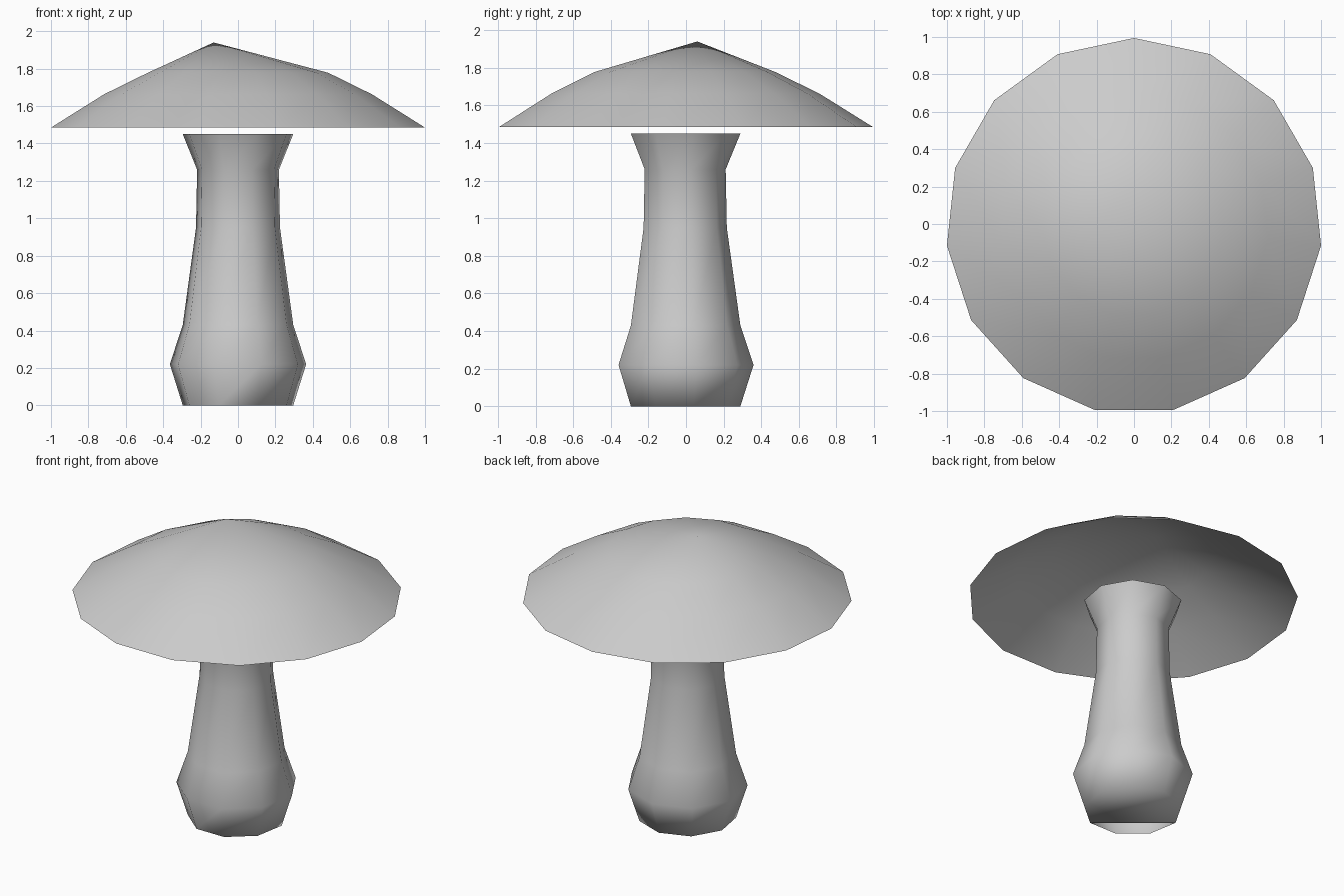
import bpy, bmesh
from math import cos, sin, radians

if "Cube" in bpy.data.objects:
    bpy.data.objects.remove(bpy.data.objects["Cube"])

Y0 = -0.011  # the odd-sided rings sit slightly off the bounding-box centre


def ring(bm, sides, r, z):
    """Ring of vertices, the first one pointing to +y."""
    step = 360 / sides
    return [bm.verts.new((r * cos(radians(90 + i * step)),
                          r * sin(radians(90 + i * step)) + Y0, z))
            for i in range(sides)]


def lathe(bm, sides, profile):
    """Stack rings from bottom to top and bridge them with quads."""
    rings = [ring(bm, sides, r, z) for r, z in profile]
    for a, b in zip(rings, rings[1:]):
        for i in range(sides):
            j = (i + 1) % sides
            bm.faces.new((a[i], a[j], b[j], b[i]))
    return rings


def finish(bm, name):
    for f in bm.faces:
        f.smooth = True
    me = bpy.data.meshes.new(name)
    bm.to_mesh(me)
    bm.free()
    ob = bpy.data.objects.new(name, me)
    bpy.context.collection.objects.link(ob)
    return ob


# Stem: nine-sided, bulging foot and flared neck
bm = bmesh.new()
rings = lathe(bm, 9, [(0.30, 0), (0.37, 0.22), (0.30, 0.43),
                      (0.228, 0.95), (0.222, 1.26), (0.30, 1.45)])
# Foot underside, leaving the narrow slot seen from below
foot = [v for i, v in enumerate(rings[0]) if i not in (3, 4)]
bm.faces.new(foot[::-1])
finish(bm, "stem")

# Cap: hollow fifteen-sided dome with an off-centre tip
bm = bmesh.new()
rings = lathe(bm, 15, [(1.0055, 1.485), (0.72, 1.663), (0.485, 1.778)])
tip = bm.verts.new((-0.13, 0.06, 1.94))
top = rings[-1]
for i in range(15):
    bm.faces.new((top[i], top[(i + 1) % 15], tip))
finish(bm, "cap")
